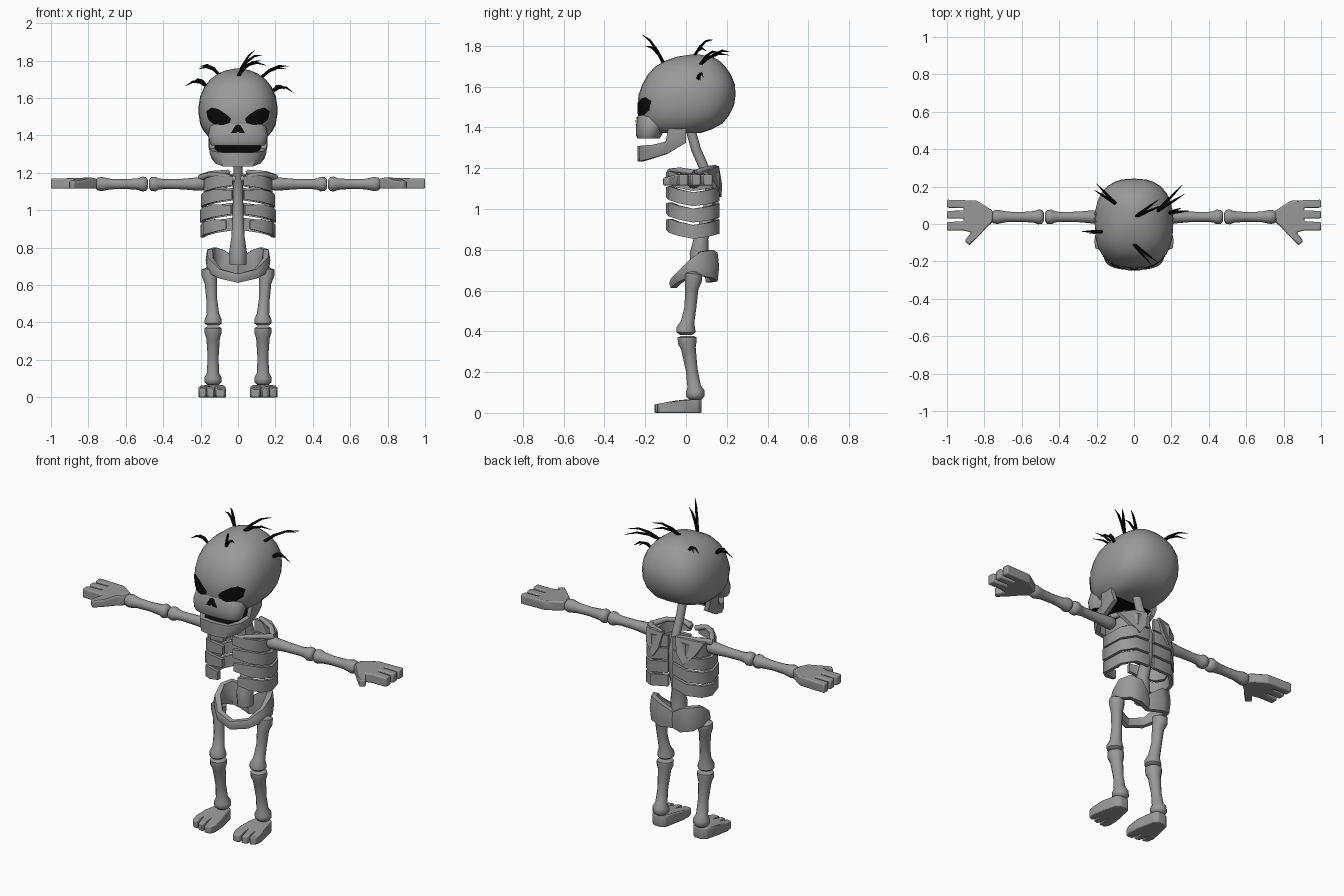
import bpy, bmesh, math
from mathutils import Vector
from mathutils.bvhtree import BVHTree


def material(name, rgb):
    m = bpy.data.materials.new(name)
    m.diffuse_color = (*rgb, 1)
    return m


BONE = material("bone grey", (0.32, 0.32, 0.32))
BLACK = material("black", (0.003, 0.003, 0.003))


def finish(name, bm, mat, mirror=False, angle=40):
    bmesh.ops.recalc_face_normals(bm, faces=bm.faces)
    me = bpy.data.meshes.new(name)
    bm.to_mesh(me)
    bm.free()
    me.materials.append(mat)
    me.shade_smooth()
    me.set_sharp_from_angle(angle=math.radians(angle))
    ob = bpy.data.objects.new(name, me)
    bpy.context.collection.objects.link(ob)
    if mirror:
        ob.modifiers.new("mirror", "MIRROR")
    return ob


def loft(name, rings, mat=BONE, mirror=False, angle=40):
    """Skin a list of equal rings of points and cap both ends."""
    bm = bmesh.new()
    rows = [[bm.verts.new(p) for p in r] for r in rings]
    n = len(rows[0])
    for a, b in zip(rows, rows[1:]):
        for i in range(n):
            j = (i + 1) % n
            bm.faces.new((a[i], a[j], b[j], b[i]))
    bm.faces.new(rows[0][::-1])
    bm.faces.new(rows[-1])
    return finish(name, bm, mat, mirror, angle)


def tube(name, pts, radii, n=12, mat=BONE, mirror=False):
    """Round bone along a path with a radius at each point."""
    pts = [Vector(p) for p in pts]
    rings = []
    for i, (p, r) in enumerate(zip(pts, radii)):
        t = (pts[min(i + 1, len(pts) - 1)] - pts[max(i - 1, 0)]).normalized()
        ref = Vector((1, 0, 0)) if abs(t.z) > 0.8 else Vector((0, 0, 1))
        u = t.cross(ref).normalized()
        v = t.cross(u)
        rings.append([p + r * (u * math.cos(a) + v * math.sin(a))
                      for a in (2 * math.pi * k / n for k in range(n))])
    return loft(name, rings, mat, mirror, 50)


def band(name, rows, centre_y, thick, flare=1.0, bulge=0.0):
    """Mirrored curved band; rows are (x, y, z bottom, z top)."""
    rings = []
    for i, (x, y, zb, zt) in enumerate(rows):
        a, b = rows[max(i - 1, 0)], rows[min(i + 1, len(rows) - 1)]
        nrm = Vector((a[1] - b[1], b[0] - a[0], 0)).normalized()
        if nrm.dot(Vector((-x, centre_y - y, 0))) < 0:
            nrm = -nrm
        if x == 0:
            nrm.x = 0
        p, zm = Vector((x, y, 0)), (zb + zt) / 2

        def at(d, z, s=1.0):
            q = p + nrm * d
            return (q.x * s, q.y, z)
        rings.append([at(0, zb, flare), at(-bulge, zm), at(0, zt),
                      at(thick, zt), at(thick + bulge, zm), at(thick, zb, flare)])
    return loft(name, rings, mirror=True, angle=50)


def oval(z, hw, yf, yb, e=2.5, n=28):
    ring = []
    for k in range(n):
        a = 2 * math.pi * k / n
        c, s = math.cos(a), math.sin(a)
        ring.append((hw * math.copysign(abs(c) ** (2 / e), c),
                     (yf + yb) / 2 + (yb - yf) / 2 * math.copysign(abs(s) ** (2 / e), s), z))
    return ring


def slab(name, outline, z0, top, bevel):
    """Mirrored flat shape with rounded edges; top is a height rule."""
    ob = loft(name, [[(x, y, z0) for x, y in outline],
                     [(x, y, top(y)) for x, y in outline]], mirror=True, angle=50)
    b = ob.modifiers.new("bevel", "BEVEL")
    b.width, b.segments = bevel, 2
    return ob


# Skull and upper jaw
skull = loft("skull", [oval(*r) for r in (
    (1.372, .13, -.15, .07), (1.39, .155, -.20, .125), (1.42, .182, -.225, .18),
    (1.46, .202, -.235, .212), (1.51, .21, -.238, .236), (1.56, .21, -.233, .243),
    (1.61, .202, -.215, .240), (1.66, .18, -.187, .220), (1.70, .148, -.15, .192),
    (1.73, .108, -.095, .16), (1.748, .065, -.04, .125), (1.757, .02, .02, .07))])
jaw = loft("upper_jaw", [oval(*r) for r in (
    (1.346, .142, -.238, -.13), (1.36, .15, -.245, -.12), (1.40, .16, -.246, -.1),
    (1.45, .15, -.24, -.08), (1.48, .12, -.225, -.08))])
jaw.data.materials.append(BLACK)
for f in jaw.data.polygons:
    if f.normal.z < -.9:
        f.material_index = 1

# Lower jaw with dark mouth floor
band("lower_jaw", [(0, -.238, 1.232, 1.31), (.09, -.228, 1.235, 1.31),
                   (.135, -.165, 1.25, 1.315), (.15, -.10, 1.27, 1.33),
                   (.157, -.085, 1.275, 1.405), (.157, 0, 1.325, 1.405)], -.08, .028, .9)
loft("mouth_floor", [[(-.1, -.205, z), (.1, -.205, z), (.128, -.1, z + .025),
                      (.128, -.01, z + .06), (-.128, -.01, z + .06), (-.128, -.1, z + .025)]
                     for z in (1.293, 1.299)], BLACK)

# Eye sockets and nose: thin dark plates laid on the face
trees = []
for ob in (skull, jaw):
    trees.append(BVHTree.FromPolygons([v.co for v in ob.data.vertices],
                                      [p.vertices for p in ob.data.polygons]))


def on_face(x, z):
    hits = [t.ray_cast(Vector((x, -1, z)), Vector((0, 1, 0)))[0] for t in trees]
    return (x, min(h.y for h in hits if h) - .005, z)


def face_plate(name, outline, mirror):
    cx = sum(p[0] for p in outline) / len(outline)
    cz = sum(p[1] for p in outline) / len(outline)
    fine = []
    for (x0, z0), (x1, z1) in zip(outline, outline[1:] + outline[:1]):
        fine += [(x0, z0), ((x0 + x1) / 2, (z0 + z1) / 2)]
    loft(name, [[on_face(cx + (x - cx) * s, cz + (z - cz) * s) for x, z in fine]
                for s in (1, .75, .5, .25, .05)], BLACK, mirror)


face_plate("eye_socket", [(.17, 1.53), (.14, 1.549), (.105, 1.54), (.065, 1.515), (.037, 1.49),
                          (.045, 1.467), (.08, 1.455), (.13, 1.46), (.16, 1.485)], True)
face_plate("nose_hole", [(0, 1.46), (.015, 1.453), (.037, 1.413), (.012, 1.412), (0, 1.42),
                         (-.012, 1.412), (-.037, 1.413), (-.015, 1.453)], False)

# Hair tufts: base, tip and a second shorter strand
for i, (a, b, c) in enumerate((
        ((0, -.11, 1.715), (.09, -.215, 1.855), (.12, -.2, 1.80)),
        ((.01, .04, 1.75), (.13, .13, 1.83), (.15, .10, 1.775)),
        ((-.10, .11, 1.725), (-.2, .215, 1.77), (-.21, .18, 1.755)),
        ((.125, .07, 1.71), (.27, .16, 1.77), (.26, .21, 1.755)),
        ((.19, .06, 1.64), (.295, .07, 1.63), (.25, .085, 1.645)),
        ((-.17, -.04, 1.665), (-.28, -.04, 1.665), (-.24, -.05, 1.685)))):
    for j, tip in enumerate((b, c)):
        a0, tp = Vector(a), Vector(tip)
        path = [a0.lerp(tp, t) + Vector((0, 0, .025 * math.sin(math.pi * t)))
                for t in (0, .3, .65, 1)]
        tube(f"hair_{i}_{j}", path, (.009, .008, .006, .001), 4, BLACK)

# Neck and spine
tube("spine", [(0, .025, 1.38), (0, .05, 1.29), (0, .09, 1.20), (0, .12, 1.1), (0, .11, .97),
               (0, .075, .86), (0, .065, .78), (0, .07, .71)],
     (.024, .024, .024, .026, .03, .035, .047, .045))

# Ribs: bands that dip at the flanks
for i, (z, w, end) in enumerate(((1.135, .185, .03), (1.06, .198, .032),
                                 (.98, .202, .038), (.90, .2, .065))):
    rows = []
    for x, y, dip in ((.015, .15, -.01), (.6 * w, .165, .005), (.93 * w, .11, .02), (w, .035, .03),
                      (.93 * w, -.04, .015), (.65 * w, -.085, 0), (end, -.098, -.005)):
        h = .024 if y < -.09 else .034
        rows.append((x, y, z + .018 - dip - h, z + .018 - dip + h))
    band(f"rib_{i + 1}", rows, .03, .02)

# Collar bones and shoulder blades
tube("collar_bone", [(.015, -.075, 1.165), (.08, -.08, 1.185), (.15, -.03, 1.19), (.2, .04, 1.175)],
     (.017, .014, .014, .018), 8, mirror=True)
tube("shoulder_ridge", [(.2, .045, 1.175), (.15, .10, 1.195), (.05, .145, 1.205)],
     (.018, .015, .012), 8, mirror=True)
loft("shoulder_blade", [[(.04, .14 + d, 1.21), (.12, .125 + d, 1.205), (.19, .08 + d, 1.185),
                         (.16, .125 + d, 1.12), (.10, .152 + d, 1.06), (.06, .155 + d, 1.12)]
                        for d in (0, .022)], mirror=True)

# Pelvis ring, high at the back and thin in front
band("pelvis", [(0, .125, .64, .735), (.07, .155, .645, .785), (.135, .135, .66, .80),
                (.165, .07, .675, .79), (.16, .01, .665, .745), (.10, -.05, .635, .685),
                (0, -.075, .612, .66)], .04, .03, 1, .008)

# Arm bones
Y, Z = .038, 1.14
tube("upper_arm", [(x, Y, Z) for x in (.17, .19, .22, .30, .39, .425, .44, .465, .476)],
     (.02, .034, .035, .028, .026, .03, .039, .037, .022), mirror=True)
tube("forearm", [(x, Y, Z) for x in (.482, .492, .512, .535, .60, .68, .70, .73, .75, .765)],
     (.022, .037, .04, .031, .026, .028, .032, .038, .034, .02), mirror=True)

# Hands with three fingers and a thumb
slab("hand", [(.755, .01), (.755, .07), (.80, .1), (.84, .125), (1, .13), (1, .087), (.91, .086),
              (.91, .072), (1, .07), (1, .03), (.91, .029), (.91, .015), (1, .01), (1, -.035),
              (.91, -.035), (.87, -.045), (.905, -.09), (.88, -.115), (.83, -.065), (.79, -.02)],
     1.115, lambda y: 1.17 if y > -.05 else 1.155, .009)

# Leg bones
tube("thigh", [(.15, .04, .69), (.152, .038, .68), (.152, .036, .65), (.145, .028, .61),
               (.14, .022, .52), (.134, .008, .445), (.133, 0, .415), (.133, 0, .395), (.133, 0, .383)],
     (.02, .042, .042, .033, .029, .033, .046, .046, .03), mirror=True)
tube("shin", [(.133, .005, .378), (.133, .005, .37), (.133, .006, .345), (.133, .012, .315),
              (.133, .028, .21), (.134, .04, .13), (.134, .045, .105), (.134, .046, .082), (.134, .046, .065)],
     (.03, .046, .046, .036, .029, .033, .046, .046, .03), mirror=True)

# Feet with a split big toe
slab("foot", [(.09, .06), (.11, .077), (.155, .077), (.18, .06), (.2, -.02), (.212, -.09),
              (.207, -.13), (.175, -.142), (.168, -.10), (.16, -.145), (.13, -.153), (.122, -.10),
              (.114, -.155), (.075, -.155), (.063, -.12), (.066, -.06), (.078, 0)],
     0, lambda y: .066 if y > -.02 else .066 + (y + .02) * .18, .012)
